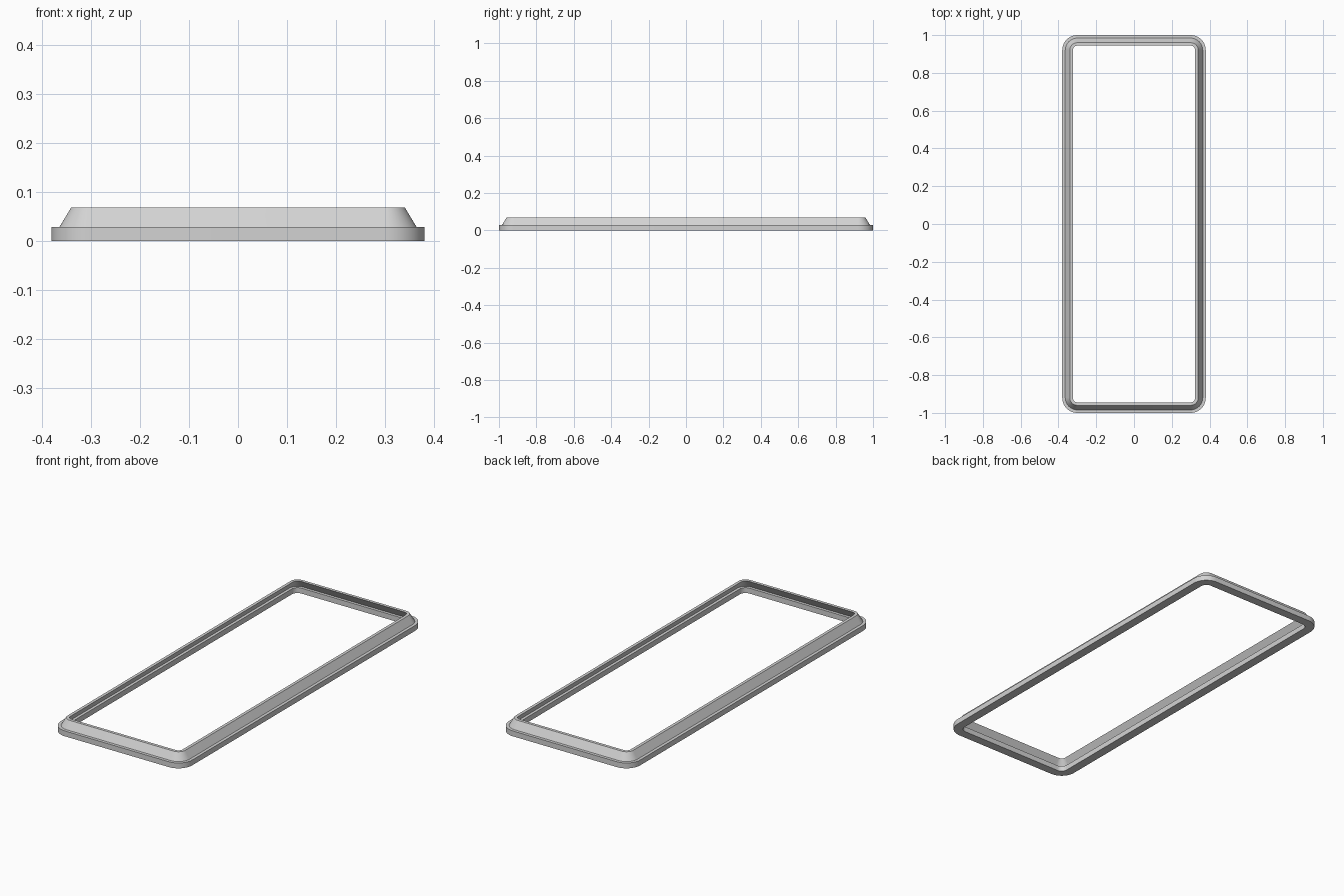
import bpy
import bmesh
import math

cube = bpy.data.objects.get("Cube")
if cube:
    bpy.data.objects.remove(cube, do_unlink=True)

HALF_X, HALF_Y, RADIUS, STEPS = 0.38, 1.0, 0.08, 12

# One neutral grey for the whole frame
grey = bpy.data.materials.new("light_grey")
grey.use_nodes = True
colour = (0.65, 0.65, 0.65, 1)
grey.diffuse_color = colour
grey.node_tree.nodes["Principled BSDF"].inputs["Base Color"].default_value = colour


def rounded_ring(bm, inset, z):
    """Rounded rectangle of vertices, pulled in from the outer outline."""
    cx, cy, r = HALF_X - RADIUS, HALF_Y - RADIUS, RADIUS - inset
    ring = []
    for corner, (sx, sy) in enumerate(((1, 1), (-1, 1), (-1, -1), (1, -1))):
        for i in range(STEPS + 1):
            a = (corner + i / STEPS) * math.pi / 2
            ring.append(bm.verts.new((sx * cx + r * math.cos(a),
                                      sy * cy + r * math.sin(a), z)))
    return ring


# Closed cross-section (inset, height): base rim, ledge, leaning lip, inner step
profile = [(0, 0), (0, 0.028), (0.016, 0.028), (0.04, 0.068),
           (0.056, 0.068), (0.032, 0.028), (0.047, 0.028), (0.047, 0)]

bm = bmesh.new()
rings = [rounded_ring(bm, inset, z) for inset, z in profile]
for k, ring in enumerate(rings):
    above = rings[(k + 1) % len(rings)]
    for i in range(len(ring)):
        j = (i + 1) % len(ring)
        bm.faces.new((ring[i], ring[j], above[j], above[i]))
bmesh.ops.recalc_face_normals(bm, faces=bm.faces)

mesh = bpy.data.meshes.new("bezel_frame")
bm.to_mesh(mesh)
bm.free()
mesh.materials.append(grey)
frame = bpy.data.objects.new("bezel_frame", mesh)
bpy.context.collection.objects.link(frame)

# Smooth corners, sharp profile edges
bpy.context.view_layer.objects.active = frame
frame.select_set(True)
bpy.ops.object.shade_smooth_by_angle(angle=math.radians(25))
